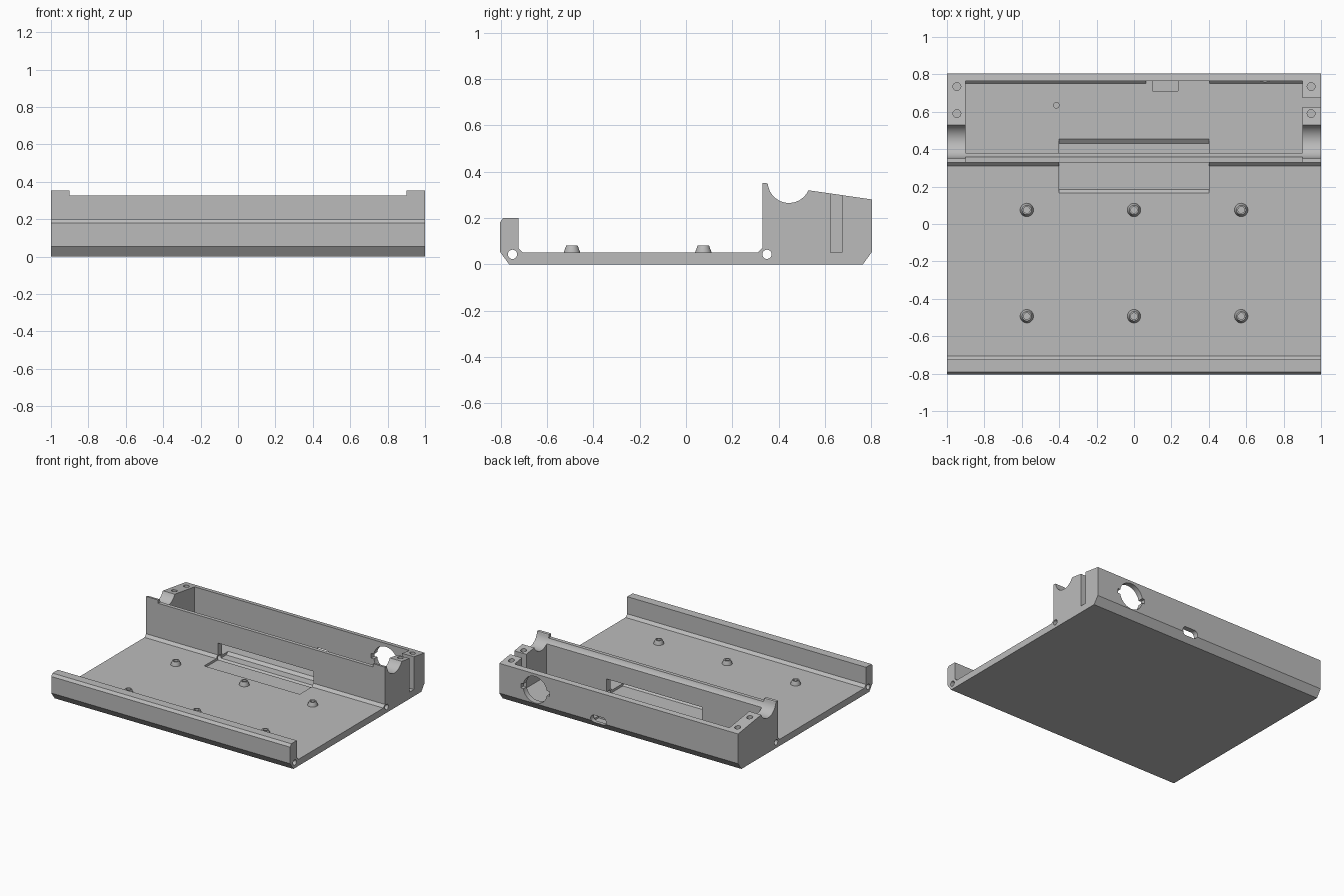
import bpy, bmesh, math
from mathutils import Vector

old = bpy.data.objects.get("Cube")
if old:
    bpy.data.objects.remove(old, do_unlink=True)

grey = bpy.data.materials.new("plain_grey")
grey.use_nodes = True
grey.diffuse_color = (0.5, 0.5, 0.5, 1)
grey.node_tree.nodes["Principled BSDF"].inputs["Base Color"].default_value = (0.5, 0.5, 0.5, 1)


def make(name, bm):
    """Turn a bmesh into a grey object."""
    bmesh.ops.recalc_face_normals(bm, faces=bm.faces)
    mesh = bpy.data.meshes.new(name)
    bm.to_mesh(mesh)
    bm.free()
    mesh.materials.append(grey)
    ob = bpy.data.objects.new(name, mesh)
    bpy.context.collection.objects.link(ob)
    return ob


def prism(name, points, offset):
    """Extrude a closed loop of 3D points along an offset."""
    bm = bmesh.new()
    face = bm.faces.new([bm.verts.new(p) for p in points])
    ext = bmesh.ops.extrude_face_region(bm, geom=[face])
    moved = [v for v in ext["geom"] if isinstance(v, bmesh.types.BMVert)]
    bmesh.ops.translate(bm, verts=moved, vec=offset)
    return make(name, bm)


def along_x(name, yz, x0, x1):
    return prism(name, [(x0, y, z) for y, z in yz], (x1 - x0, 0, 0))


def box(name, x0, x1, y0, y1, z0, z1):
    return along_x(name, [(y0, z0), (y1, z0), (y1, z1), (y0, z1)], x0, x1)


def circle(a, b, r, n=32):
    return [(a + r * math.cos(2 * math.pi * i / n), b + r * math.sin(2 * math.pi * i / n))
            for i in range(n)]


def select_only(ob):
    bpy.ops.object.select_all(action="DESELECT")
    ob.select_set(True)
    bpy.context.view_layer.objects.active = ob


def cut(target, cutter):
    """Subtract the cutter and throw it away."""
    select_only(target)
    mod = target.modifiers.new("cut", "BOOLEAN")
    mod.operation = "DIFFERENCE"
    mod.solver = "EXACT"
    mod.object = cutter
    bpy.ops.object.modifier_apply(modifier=mod.name)
    bpy.data.objects.remove(cutter, do_unlink=True)


# Tray body: one side profile with the round cradle groove in the rear block
groove = [(0.445 + 0.092 * math.cos(a), 0.357 + 0.092 * math.sin(a))
          for a in [math.radians(-24 - 149 * i / 20) for i in range(21)]]
profile = [(-0.765, 0), (0.765, 0), (0.805, 0.055), (0.805, 0.28)] + groove + [
    (0.35, 0.35), (0.33, 0.352), (0.33, 0.07), (0.31, 0.05), (-0.705, 0.05),
    (-0.725, 0.07), (-0.725, 0.2), (-0.79, 0.2), (-0.805, 0.18), (-0.805, 0.055)]
tray = along_x("tray_body", profile, -1, 1)

# Rear compartment with a small chamfer at the foot of the back wall
cut(tray, along_x("cavity", [(0.38, 0.05), (0.75, 0.05), (0.765, 0.065),
                             (0.765, 0.5), (0.38, 0.5)], -0.9, 0.9))
# Lowered top of the dividing wall
cut(tray, box("wall_top", -0.9, 0.9, 0.3, 0.37, 0.327, 0.5))
# Cable opening through the dividing wall, sunk into the floor
cut(tray, along_x("cable_slot", [(0.165, 0.051), (0.185, 0.032), (0.43, 0.032),
                                 (0.455, 0.051), (0.455, 0.16), (0.32, 0.16),
                                 (0.32, 0.06), (0.165, 0.06)], -0.4, 0.4))
# Side slot in one end wall
cut(tray, box("side_slot", 0.85, 1.1, 0.625, 0.675, 0.051, 0.5))
# Pocket behind the port and cleared chamfer beside it
cut(tray, box("chamfer_gap", 0.065, 0.405, 0.74, 0.7645, 0.0505, 0.1))
cut(tray, box("port_pocket", 0.1, 0.235, 0.71, 0.766, 0.035, 0.12))

# Rounded port opening in the back wall
port = [(0.17 + math.copysign(0.035, math.cos(a)) + 0.03 * math.cos(a),
         0.07 + 0.03 * math.sin(a))
        for a in [2 * math.pi * (i + 0.5) / 24 for i in range(24)]]
cut(tray, prism("port_hole", [(x, 0.755, z) for x, z in port], (0, 0.1, 0)))

# Round rear opening with two side notches
cut(tray, prism("round_hole", [(x, 0.74, z) for x, z in circle(0.7, 0.16, 0.1, 48)], (0, 0.1, 0)))
cut(tray, box("hole_notches", 0.58, 0.82, 0.74, 0.84, 0.142, 0.178))

# Long rod holes through both ends
for y in (-0.75, 0.35):
    cut(tray, along_x("rod_hole", circle(y, 0.043, 0.02, 24), -1.1, 1.1))

# Screw holes in the end walls
for x in (-0.947, 0.947):
    for y in (0.59, 0.735):
        cut(tray, prism("screw_hole", [(a, b, 0.12) for a, b in circle(x, y, 0.021, 24)],
                        (0, 0, 0.4)))

# Small blind hole in the compartment floor
cut(tray, prism("floor_hole", [(a, b, 0.03) for a, b in circle(-0.415, 0.635, 0.015, 20)],
                (0, 0, 0.1)))
select_only(tray)
bpy.ops.object.shade_smooth_by_angle(angle=math.radians(25))


# Hollow tapered standoffs
def standoff(name, x, y):
    bm = bmesh.new()
    path = [(0, 0.045), (0.036, 0.045), (0.036, 0.05), (0.025, 0.08),
            (0.017, 0.08), (0.017, 0.055), (0, 0.055)]
    verts = [bm.verts.new((x + r, y, z)) for r, z in path]
    edges = [bm.edges.new(p) for p in zip(verts, verts[1:])]
    bmesh.ops.spin(bm, geom=verts + edges, cent=(x, y, 0), axis=(0, 0, 1),
                   angle=2 * math.pi, steps=28, use_duplicate=False)
    bmesh.ops.remove_doubles(bm, verts=bm.verts, dist=0.0005)
    select_only(make(name, bm))
    bpy.ops.object.shade_smooth_by_angle(angle=math.radians(25))


for row, y in (("front", -0.493), ("rear", 0.075)):
    for col, x in (("right", -0.573), ("middle", 0), ("left", 0.573)):
        standoff(f"{row}_{col}_standoff", x, y)
